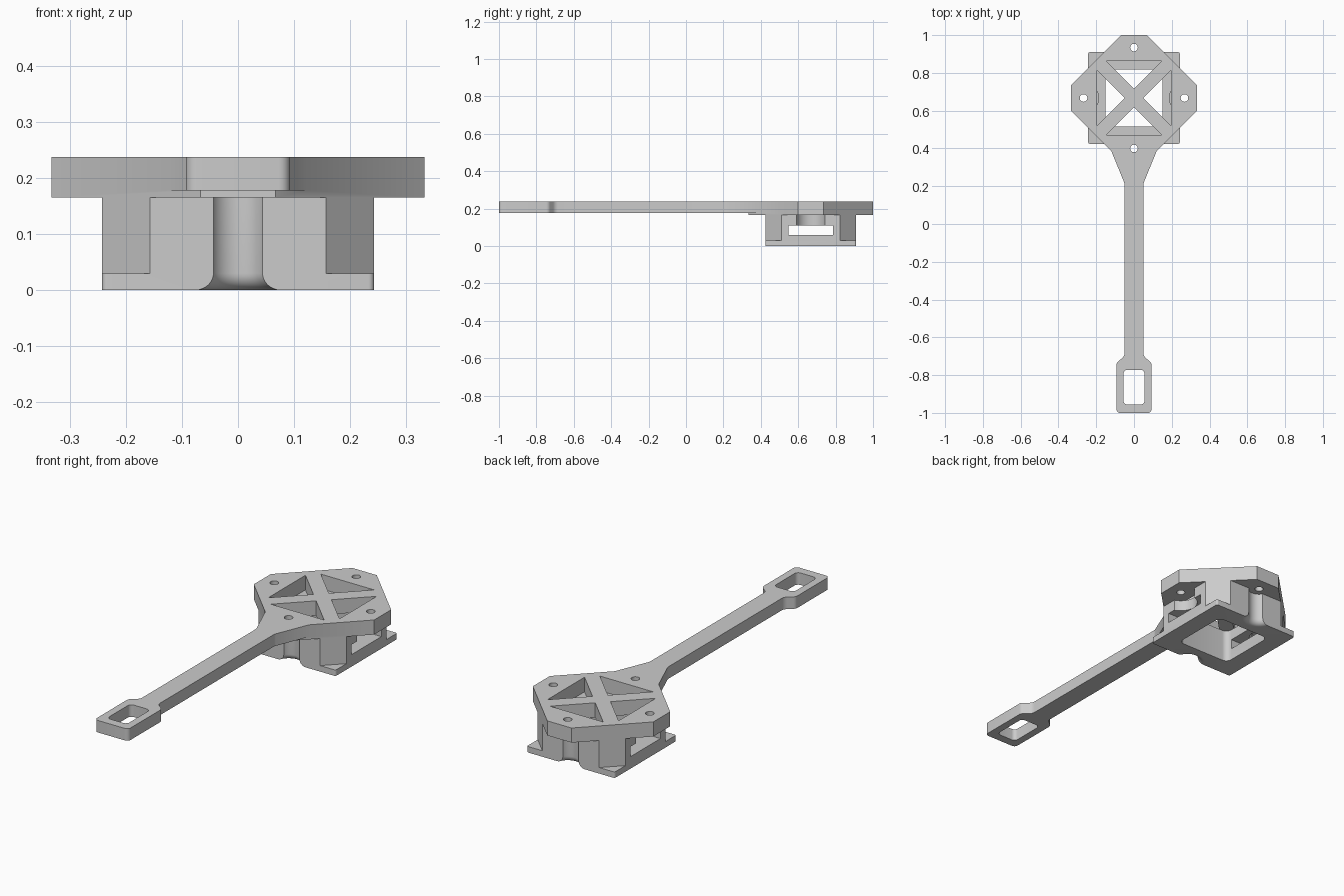
import bpy, bmesh, math
from mathutils import Vector

cube = bpy.data.objects.get("Cube")
if cube:
    bpy.data.objects.remove(cube, do_unlink=True)

CY = 0.667          # head centre along y
HALF = 0.243        # half width of the lower housing
DIAG = 0.40         # |x| + |y| limit of the diagonal faces
HOLE = 0.267        # screw distance from the head centre
PLATE_Z, ARM_Z, TOP_Z = 0.165, 0.178, 0.238

grey = bpy.data.materials.new("plain_grey")
grey.use_nodes = True
grey.diffuse_color = (0.6, 0.6, 0.6, 1)
grey.node_tree.nodes["Principled BSDF"].inputs["Base Color"].default_value = (0.6, 0.6, 0.6, 1)


def fillet(corners, steps=6):
    """Round each corner (x, y, radius) of a closed outline."""
    out = []
    for i, (x, y, r) in enumerate(corners):
        p = Vector((x, y))
        if r == 0:
            out.append(p)
            continue
        a = (Vector(corners[i - 1][:2]) - p).normalized()
        b = (Vector(corners[(i + 1) % len(corners)][:2]) - p).normalized()
        half = a.angle(b) / 2
        centre = p + (a + b).normalized() * (r / math.sin(half))
        start = (p + a * (r / math.tan(half)) - centre).normalized()
        end = (p + b * (r / math.tan(half)) - centre).normalized()
        for k in range(steps + 1):
            out.append(centre + r * start.slerp(end, k / steps).normalized())
    return out


def finish(name, bm):
    bmesh.ops.recalc_face_normals(bm, faces=bm.faces)
    mesh = bpy.data.meshes.new(name)
    bm.to_mesh(mesh)
    bm.free()
    mesh.materials.append(grey)
    obj = bpy.data.objects.new(name, mesh)
    bpy.context.collection.objects.link(obj)
    return obj


def prism(name, outline, z0, z1):
    bm = bmesh.new()
    face = bm.faces.new([bm.verts.new((p[0], p[1], z0)) for p in outline])
    ext = bmesh.ops.extrude_face_region(bm, geom=[face])
    verts = [v for v in ext["geom"] if isinstance(v, bmesh.types.BMVert)]
    bmesh.ops.translate(bm, verts=verts, vec=(0, 0, z1 - z0))
    return finish(name, bm)


def box(name, cx, cy, hx, hy, z0, z1, r=0.0):
    signs = ((-1, -1), (1, -1), (1, 1), (-1, 1))
    return prism(name, fillet([(cx + sx * hx, cy + sy * hy, r) for sx, sy in signs]), z0, z1)


def turned(name, x, y, profile, n=48):
    """Solid of revolution from (radius, z) pairs."""
    bm = bmesh.new()
    rings = [[bm.verts.new((x + r * math.cos(math.tau * k / n), y + r * math.sin(math.tau * k / n), z))
              for k in range(n)] for r, z in profile]
    for lo, hi in zip(rings, rings[1:]):
        for k in range(n):
            bm.faces.new((lo[k], lo[(k + 1) % n], hi[(k + 1) % n], hi[k]))
    bm.faces.new(rings[0])
    bm.faces.new(rings[-1])
    return finish(name, bm)


def combine(obj, tools, operation):
    """Apply booleans and drop the helpers."""
    for tool in tools:
        tool.hide_render = True
        mod = obj.modifiers.new("bool", 'BOOLEAN')
        mod.operation, mod.solver, mod.object = operation, 'EXACT', tool
    bpy.context.view_layer.update()
    result = obj.evaluated_get(bpy.context.evaluated_depsgraph_get())
    mesh = bpy.data.meshes.new_from_object(result)
    obj.modifiers.clear()
    obj.data = mesh
    for tool in tools:
        bpy.data.objects.remove(tool, do_unlink=True)


def smooth(obj):
    bpy.ops.object.select_all(action='DESELECT')
    obj.select_set(True)
    bpy.context.view_layer.objects.active = obj
    bpy.ops.object.shade_smooth_by_angle(angle=math.radians(30))


QUARTERS = ((1, 0), (0, 1), (-1, 0), (0, -1))

# Octagonal top plate
edge, reach = 0.067, 0.333
octagon = []
for c, s in QUARTERS:
    for t in (-edge, edge):
        octagon.append((reach * c - t * s, CY + reach * s + t * c))
plate = prism("top_plate_and_handle", octagon, PLATE_Z, TOP_Z)

# Handle with flared root and widened end
right = [(0.093, -1.0, 0.02), (0.093, -0.735, 0.025), (0.05, -0.7, 0.035),
         (0.05, 0.215, 0.04), (0.128, 0.405, 0), (0.128, 0.45, 0)]
left = [(-x, y, r) for x, y, r in reversed(right)]
handle = prism("handle", fillet(right + left), ARM_Z, TOP_Z)
combine(plate, [handle], 'UNION')

# Triangular windows, screw holes and the slot in the handle end
cuts = [box("slot", 0, -0.864, 0.055, 0.092, 0.1, 0.3, 0.02)]
for c, s in QUARTERS:
    tri = [(0.05, 0), (0.197, 0.147), (0.197, -0.147)]
    cuts.append(prism("window", [(a * c - b * s, CY + a * s + b * c) for a, b in tri], 0.1, 0.3))
    cuts.append(turned("screw_hole", HOLE * c, CY + HOLE * s, [(0.02, 0.1), (0.02, 0.3)], 24))
combine(plate, cuts, 'DIFFERENCE')
smooth(plate)

# Lower housing: square block with corners cut away above a thin flange
housing = box("lower_housing", 0, CY, HALF, HALF, 0, PLATE_Z, 0.01)
cuts = [box("cavity", 0, CY, 0.15, 0.15, -0.1, 0.3, 0.03)]
far = 0.3
for sx in (-1, 1):
    for sy in (-1, 1):
        wedge = [(DIAG - far, far), (far, far), (far, DIAG - far)]
        cuts.append(prism("corner", [(sx * a, CY + sy * b) for a, b in wedge], 0.03, 0.3))
    # side slots with a wide screw relief above
    cuts.append(box("side_slot", sx * 0.2, CY, 0.1, 0.118, 0.06, 0.11))
    cuts.append(turned("side_relief", sx * HOLE, CY, [(0.08, 0.1), (0.08, 0.3)]))
    # front and back screw channels, flared at the bottom
    flare = [(0.08, -0.05)]
    for k in range(9):
        t = math.pi / 2 * k / 8
        flare.append((0.08 - 0.03 * math.sin(t), 0.03 - 0.03 * math.cos(t)))
    cuts.append(turned("screw_channel", 0, CY + sx * HOLE, flare + [(0.05, 0.3)]))
combine(housing, cuts, 'DIFFERENCE')
smooth(housing)
